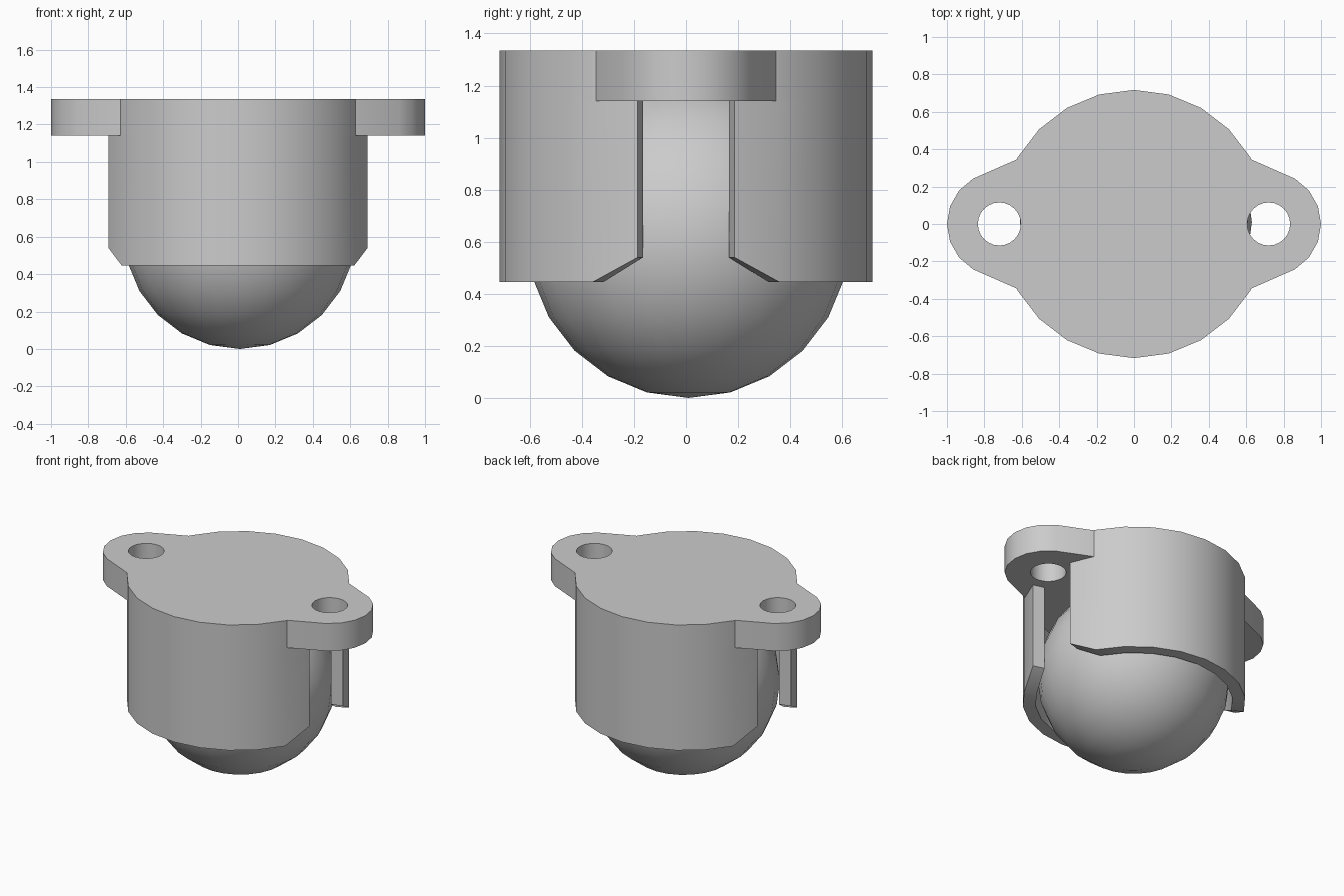
import bpy, bmesh
from math import sin, cos, radians

cube = bpy.data.objects.get("Cube")
if cube:
    bpy.data.objects.remove(cube, do_unlink=True)

grey = bpy.data.materials.new("light grey")
grey.use_nodes = True
colour = (0.6, 0.6, 0.6, 1)
grey.diffuse_color = colour
grey.node_tree.nodes["Principled BSDF"].inputs["Base Color"].default_value = colour

BODY_R, INNER_R, EAR_R, HOLE_R, EAR_X = 0.717, 0.635, 0.28, 0.115, 0.72
RIM_Z, NOTCH_Z, PLATE_Z, TOP_Z = 0.445, 0.54, 1.14, 1.335


def polar(radius, degrees, cx=0):
    a = radians(degrees)
    return cx + radius * cos(a), radius * sin(a)


def finish(name, bm):
    bmesh.ops.recalc_face_normals(bm, faces=bm.faces)
    mesh = bpy.data.meshes.new(name)
    bm.to_mesh(mesh)
    bm.free()
    mesh.materials.append(grey)
    obj = bpy.data.objects.new(name, mesh)
    bpy.context.collection.objects.link(obj)
    bpy.ops.object.select_all(action='DESELECT')
    obj.select_set(True)
    bpy.context.view_layer.objects.active = obj
    bpy.ops.object.shade_smooth_by_angle(angle=radians(30))
    return obj


# Mounting plate: round body outline with two ears, each pierced by a hole
def half_outline(side):
    ear = [polar(EAR_R, a, EAR_X) for a in range(-60, 61, 20)]
    ear = [(0.627, -0.345)] + ear + [(0.627, 0.345)]
    arc = [polar(BODY_R, a) for a in range(30, 150, 15)] + [polar(BODY_R, 150)]
    return [(side * x, side * y) for x, y in ear + arc]


bm = bmesh.new()
hole = [polar(HOLE_R, a) for a in range(0, 360, 15)]
loops = [half_outline(1) + half_outline(-1)]
loops += [[(x + cx, y) for x, y in hole] for cx in (EAR_X, -EAR_X)]
edges = []
for loop in loops:
    verts = [bm.verts.new((x, y, PLATE_Z)) for x, y in loop]
    edges += [bm.edges.new((v, verts[i - 1])) for i, v in enumerate(verts)]
bmesh.ops.triangle_fill(bm, edges=edges, use_beauty=True, normal=(0, 0, 1))
result = bmesh.ops.extrude_face_region(bm, geom=bm.faces[:], use_keep_orig=True)
top = [g for g in result["geom"] if isinstance(g, bmesh.types.BMVert)]
bmesh.ops.translate(bm, verts=top, vec=(0, 0, TOP_Z - PLATE_Z))
finish("mounting_plate", bm)


# Two curved housing walls with side slots that flare at the bottom
def housing_wall(name, start):
    bm = bmesh.new()
    rings = []
    for step in range(11):
        low = NOTCH_Z if step in (0, 10) else RIM_Z
        angle = start + 15 * step
        corners = [(INNER_R, low), (BODY_R, low), (BODY_R, PLATE_Z), (INNER_R, PLATE_Z)]
        rings.append([bm.verts.new((*polar(r, angle), z)) for r, z in corners])
    for a, b in zip(rings, rings[1:]):
        for i in range(4):
            bm.faces.new((a[i - 1], a[i], b[i], b[i - 1]))
    bm.faces.new(rings[0])
    bm.faces.new(rings[-1])
    finish(name, bm)


housing_wall("back_housing_wall", 15)
housing_wall("front_housing_wall", 195)

# Rolling ball, sitting slightly off centre
bm = bmesh.new()
bmesh.ops.create_uvsphere(bm, u_segments=24, v_segments=12, radius=0.62)
ball = finish("ball", bm)
ball.location = (0.01, 0.01, 0.62)
